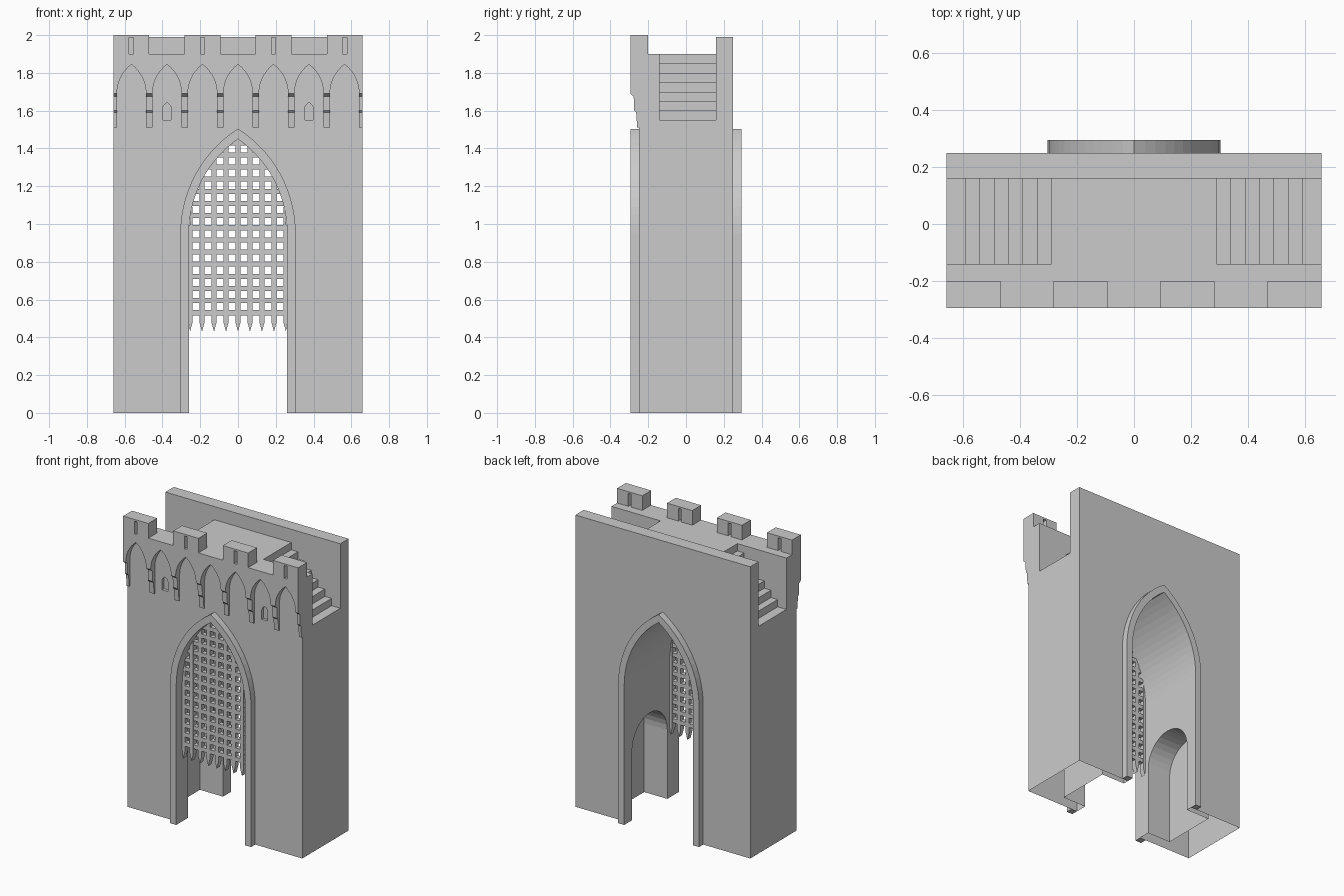
import bpy, bmesh
from math import sqrt, atan2, cos, sin, pi

if "Cube" in bpy.data.objects:
    bpy.data.objects.remove(bpy.data.objects["Cube"])


def prism(name, pts, axis, lo, hi):
    """Extrude a closed 2D profile along x (y,z points) or y (x,z points)."""
    bm = bmesh.new()
    place = (lambda a, b: (lo, a, b)) if axis == 'x' else (lambda a, b: (a, lo, b))
    face = bm.faces.new([bm.verts.new(place(a, b)) for a, b in pts])
    ext = bmesh.ops.extrude_face_region(bm, geom=[face])
    d = (hi - lo, 0, 0) if axis == 'x' else (0, hi - lo, 0)
    bmesh.ops.translate(bm, verts=[v for v in ext['geom'] if isinstance(v, bmesh.types.BMVert)], vec=d)
    bmesh.ops.recalc_face_normals(bm, faces=bm.faces)
    me = bpy.data.meshes.new(name)
    bm.to_mesh(me)
    bm.free()
    ob = bpy.data.objects.new(name, me)
    bpy.context.collection.objects.link(ob)
    return ob


def arch(cx, half, spring, c, n):
    """Pointed arch from left spring to right spring; c = arc centre offset."""
    r = half + c
    end = atan2(sqrt(r * r - c * c), c)
    right = [(r * cos(end * i / n) - c, spring + r * sin(end * i / n)) for i in range(n + 1)]
    return [(cx - x, z) for x, z in right] + [(cx + x, z) for x, z in right[-2::-1]]


def rect(x0, x1, z0, z1):
    return [(x0, z0), (x1, z0), (x1, z1), (x0, z1)]


def cut(target, cutter):
    m = target.modifiers.new("cut", 'BOOLEAN')
    m.operation, m.solver, m.object = 'DIFFERENCE', 'EXACT', cutter
    bpy.context.view_layer.objects.active = target
    bpy.ops.object.modifier_apply(modifier=m.name)
    bpy.data.objects.remove(cutter)


W, SPRING, C = 0.66, 0.95, 0.351

# Main block with rear parapet wall
body = prism("gatehouse_body", [(-.25, 0), (.25, 0), (.25, 1.99), (.16, 1.99), (.16, 1.9), (-.25, 1.9)], 'x', -W, W)

# Pointed passage and round-headed side alcoves
inner = arch(0, .26, SPRING, C, 14)
cut(body, prism("passage_cutter", [(-.26, -.1)] + inner + [(.26, -.1)], 'y', -.4, .4))
alcove = [(.02 - .19 * cos(pi * i / 16), .47 + .19 * sin(pi * i / 16)) for i in range(17)]
cut(body, prism("alcove_cutter", [(-.17, -.1)] + alcove + [(.21, -.1)], 'x', -.435, .435))

# Stair wells at both ends, small blind windows below
for s in (-1, 1):
    steps = [(s * .8, 2.1), (s * .29, 2.1)]
    for i in range(7):
        x, z = .29 + .0507 * i, 1.9 - .05 * (i + 1)
        steps += [(s * x, z), (s * (x + .0507), z)]
    steps[-1] = (s * .8, 1.55)
    cut(body, prism("stair_cutter", steps, 'y', -.14, .16))
    win = [(s * .376 - .022, 1.55)] + arch(s * .376, .022, 1.61, .012, 4) + [(s * .376 + .022, 1.55)]
    cut(body, prism("window_cutter", win, 'y', -.3, -.23))

# Underside is open
bm = bmesh.new()
bm.from_mesh(body.data)
bmesh.ops.delete(bm, geom=[f for f in bm.faces if max(v.co.z for v in f.verts) < .001], context='FACES')
bm.to_mesh(body.data)
bm.free()

# Raised arch frames, front and back
outer = arch(0, .305, SPRING, C, 14)
ring = [(-.305, 0)] + outer + [(.305, 0), (.26, 0)] + inner[::-1] + [(-.26, 0)]
prism("front_arch_frame", ring, 'y', -.295, -.25)
prism("back_arch_frame", ring, 'y', .25, .295)

# Overhanging front with a row of pointed arches
P, HC = .188, .017
edge = [(-W, 1.9), (-W, 1.69)]
for k in range(-3, 4):
    edge += arch(k * P, P / 2 - HC, 1.69, .1175, 7)
edge += [(W, 1.69), (W, 1.9)]
prism("arched_overhang", edge, 'y', -.295, -.25)

# Stepped corbels
corbel = [(-.25, 1.69), (-.295, 1.69), (-.277, 1.675), (-.274, 1.602),
          (-.264, 1.59), (-.258, 1.51), (-.25, 1.51)]
for k in range(8):
    x = (k - 3.5) * P
    prism("corbel", corbel, 'x', max(x - HC, -W), min(x + HC, W))

# Merlons with arrow slits
for x in (-.565, -.1875, .1875, .565):
    w, t = .095, .011
    prism("merlon", [(x - w, 1.9), (x - w, 2), (x + w, 2), (x + w, 1.9),
                     (x + t, 1.9), (x + t, 1.988), (x - t, 1.988), (x - t, 1.9)], 'y', -.295, -.2)


# Portcullis bars, trimmed to the arch
def arch_top(x):
    return SPRING + sqrt((.26 + C) ** 2 - (abs(x) + C) ** 2)


def arch_half(z):
    return .26 if z < SPRING else sqrt((.26 + C) ** 2 - (z - SPRING) ** 2) - C


B = .0135
for k in range(-4, 5):
    x = k * .0635
    x0, x1 = max(x - B, -.2599), min(x + B, .2599)
    top = [(x1, arch_top(x1))] + ([(0, arch_top(0))] if k == 0 else []) + [(x0, arch_top(x0))]
    prism("portcullis_upright", [(x0, .48), (x, .43), (x1, .48)] + top, 'y', -.23, -.195)
for k in range(15):
    z = .53 + .0643 * k
    if z + B > 1.45:
        break
    a, b = arch_half(z - B), arch_half(z + B)
    prism("portcullis_crossbar", [(-a, z - B), (a, z - B), (b, z + B), (-b, z + B)], 'y', -.229, -.196)
